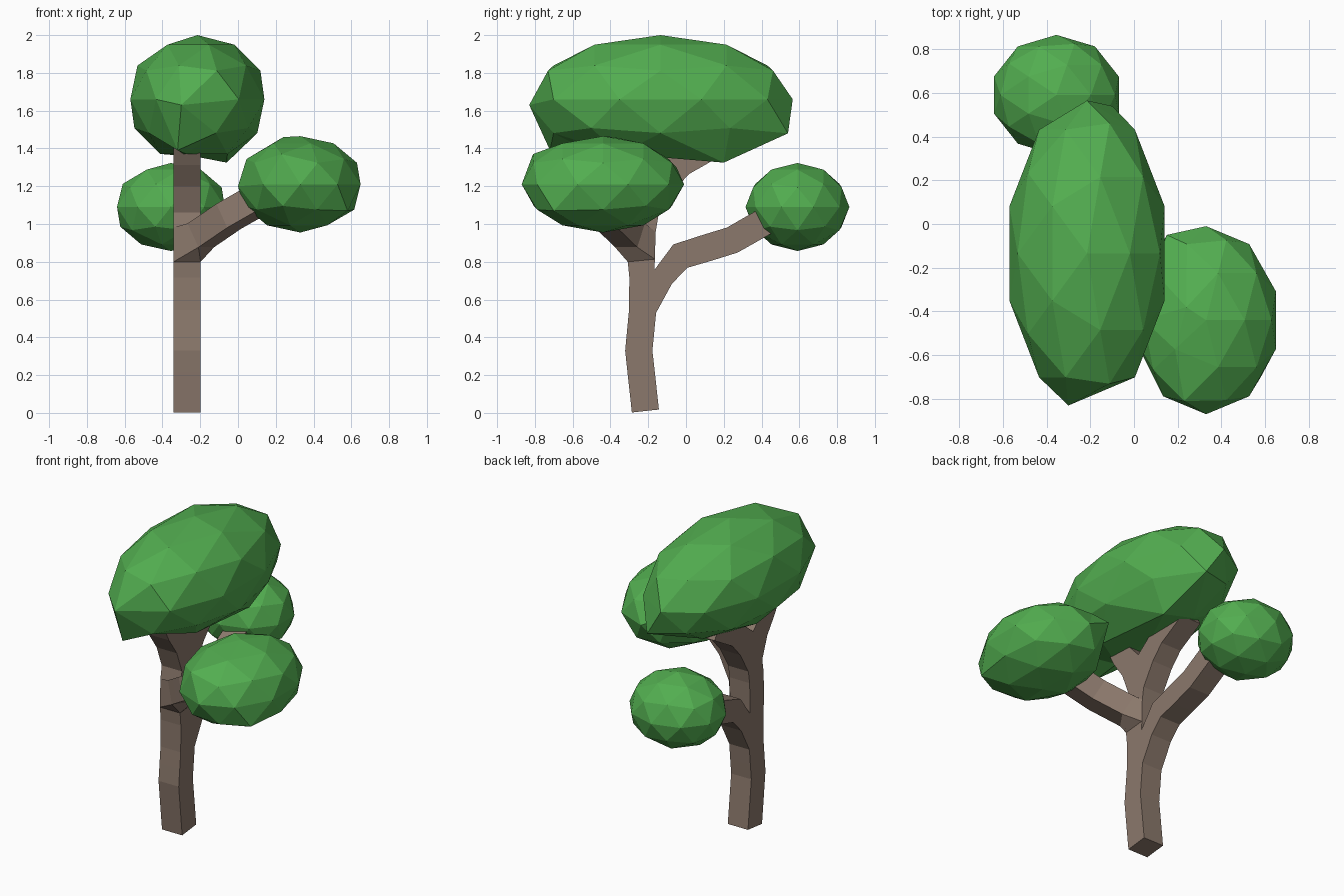
import bpy, bmesh
from mathutils import Vector

if "Cube" in bpy.data.objects:
    bpy.data.objects.remove(bpy.data.objects["Cube"])


def material(name, rgb):
    m = bpy.data.materials.new(name)
    m.diffuse_color = (*rgb, 1)
    m.use_nodes = True
    m.node_tree.nodes["Principled BSDF"].inputs["Base Color"].default_value = m.diffuse_color
    return m


bark = material("bark", (0.26, 0.19, 0.15))
leaf = material("leaf", (0.085, 0.42, 0.08))


# Low-poly leaf clump: stretched icosphere with a few vertices tugged to a spot
def clump(name, centre, radii, tugs=()):
    bm = bmesh.new()
    bmesh.ops.create_icosphere(bm, subdivisions=2, radius=1)
    for v in bm.verts:
        v.co = Vector(c + r * u for c, r, u in zip(centre, radii, v.co))
    for t in tugs:
        t = Vector(t)
        min(bm.verts, key=lambda v: (v.co - t).length).co = t
    bmesh.ops.recalc_face_normals(bm, faces=bm.faces)
    me = bpy.data.meshes.new(name)
    bm.to_mesh(me)
    bm.free()
    me.materials.append(leaf)
    bpy.context.collection.objects.link(bpy.data.objects.new(name, me))


clump("top_leaves", (-0.215, -0.135, 1.66), (0.373, 0.70, 0.34),
      [(-0.30, -0.83, 1.63), (-0.32, -0.72, 1.39), (-0.10, 0.54, 1.48),
       (-0.06, 0.20, 1.325), (-0.215, -0.10, 1.355)])
clump("right_leaves", (0.33, -0.44, 1.21), (0.335, 0.43, 0.255),
      [(0.23, -0.81, 1.37), (0.0, -0.52, 1.20), (0.15, -0.05, 1.30),
       (0.24, -0.38, 1.46), (0.58, -0.70, 1.07)])
clump("back_leaves", (-0.355, 0.59, 1.09), (0.30, 0.275, 0.233))

# Square trunk and branches: skinned skeleton
X = -0.27
nodes = [(X, -0.215, 0.01), (X, -0.25, 0.33), (X, -0.22, 0.64),
         (X, -0.245, 0.89), (X, -0.205, 1.13),
         (X, -0.03, 0.83), (X, 0.245, 0.915), (X, 0.50, 1.06),
         (-0.05, -0.40, 1.04), (0.16, -0.48, 1.16),
         (X, -0.36, 1.35), (X, -0.45, 1.52),
         (X, -0.03, 1.32), (X, 0.16, 1.43)]
chains = [(0, 1, 2, 3, 4), (2, 5, 6, 7), (3, 8, 9), (4, 10, 11), (4, 12, 13)]
me = bpy.data.meshes.new("trunk")
me.from_pydata(nodes, [e for c in chains for e in zip(c, c[1:])], [])
me.materials.append(bark)
trunk = bpy.data.objects.new("trunk", me)
bpy.context.collection.objects.link(trunk)
skin = trunk.modifiers.new("skin", 'SKIN')
skin.branch_smoothing = 0
skin.use_smooth_shade = False
for i, s in enumerate(me.skin_vertices[0].data):
    s.radius = (0.072, 0.072)
    s.use_root = i == 0
